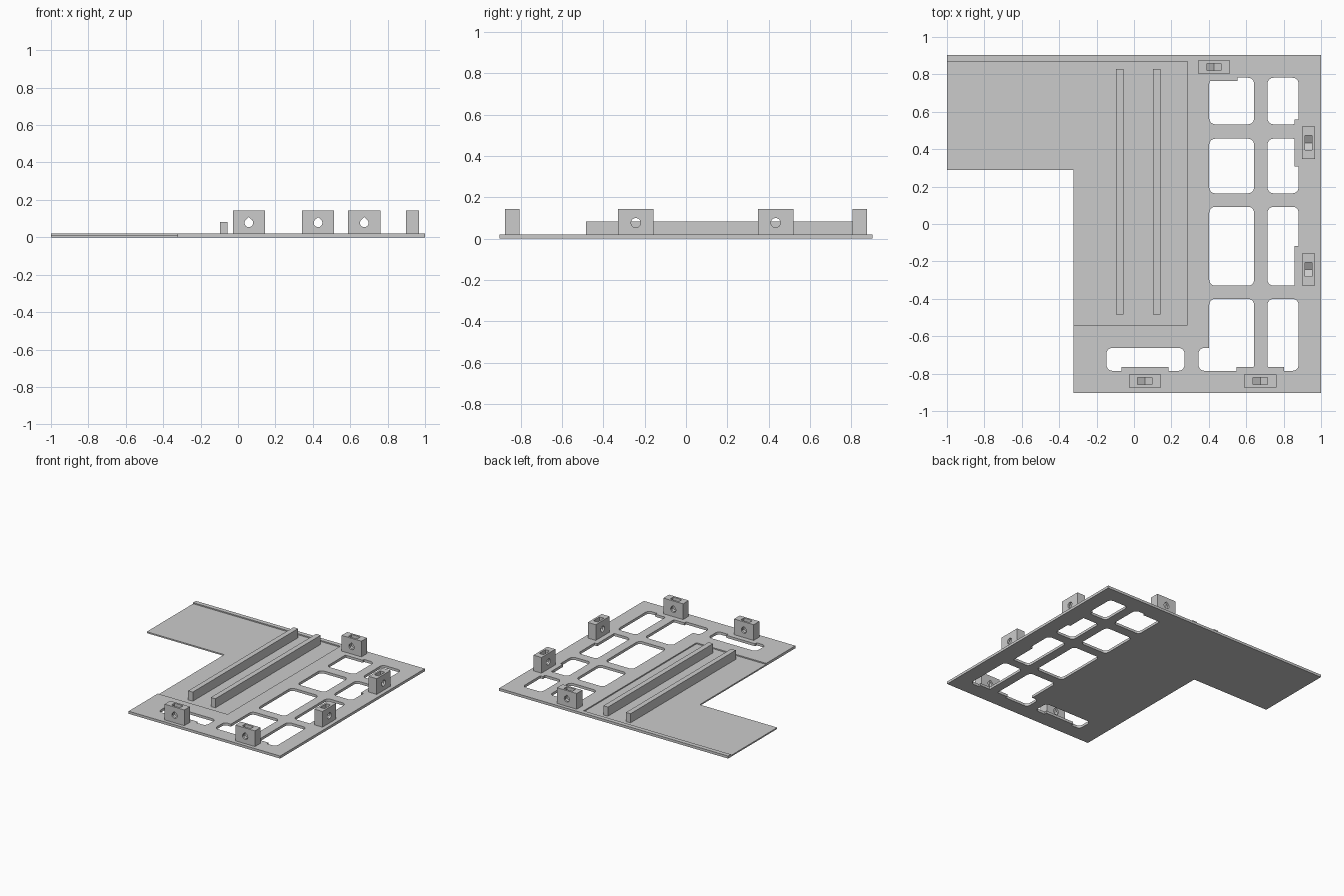
import bpy
import bmesh
from math import sin, cos, pi, radians
from mathutils import Matrix

default = bpy.data.objects.get("Cube")
if default:
    bpy.data.objects.remove(default, do_unlink=True)

grey = bpy.data.materials.new("light_grey")
grey.use_nodes = True
COLOUR = (0.6, 0.6, 0.6, 1)
grey.diffuse_color = COLOUR
grey.node_tree.nodes["Principled BSDF"].inputs["Base Color"].default_value = COLOUR

PLATE_TOP = 0.02
PAD = 0.04
BLOCK_W, BLOCK_D, BLOCK_TOP = 0.172, 0.07, 0.144
HOLE_Z = 0.077


def prism(name, points, low, high, matrix=Matrix()):
    """Extrude a flat outline from low to high, then place it."""
    bm = bmesh.new()
    face = bm.faces.new([bm.verts.new((x, y, low)) for x, y in points])
    out = bmesh.ops.extrude_face_region(bm, geom=[face])
    verts = [v for v in out["geom"] if isinstance(v, bmesh.types.BMVert)]
    bmesh.ops.translate(bm, verts=verts, vec=(0, 0, high - low))
    bm.transform(matrix)
    bmesh.ops.recalc_face_normals(bm, faces=bm.faces)
    mesh = bpy.data.meshes.new(name)
    bm.to_mesh(mesh)
    bm.free()
    mesh.materials.append(grey)
    obj = bpy.data.objects.new(name, mesh)
    bpy.context.collection.objects.link(obj)
    return obj


def rect(x0, x1, y0, y1):
    return [(x0, y0), (x1, y0), (x1, y1), (x0, y1)]


def rounded(x0, x1, y0, y1, r=0.032, steps=6):
    corners = [(x1 - r, y1 - r), (x0 + r, y1 - r), (x0 + r, y0 + r), (x1 - r, y0 + r)]
    return [(cx + r * cos(a), cy + r * sin(a))
            for q, (cx, cy) in enumerate(corners)
            for a in [(q + i / steps) * pi / 2 for i in range(steps + 1)]]


def cut(target, cutter):
    """Subtract the cutter and delete it."""
    mod = target.modifiers.new("cut", "BOOLEAN")
    mod.operation = "DIFFERENCE"
    mod.solver = "EXACT"
    mod.object = cutter
    cutter.hide_render = True
    bpy.context.view_layer.objects.active = target
    bpy.ops.object.modifier_apply(modifier=mod.name)
    bpy.data.objects.remove(cutter, do_unlink=True)


# Screw blocks: name, centre, and whether the hole runs sideways
BLOCKS = [
    ("front_inner_block", 0.058, -0.84, False),
    ("front_outer_block", 0.675, -0.84, False),
    ("back_block", 0.428, 0.84, False),
    ("left_back_block", 0.933, 0.434, True),
    ("left_front_block", 0.933, -0.243, True),
]

# L-shaped base plate with a shallow recess
plate = prism("base_plate", [(-1, 0.903), (-1, 0.29), (-0.323, 0.29),
                             (-0.323, -0.903), (1, -0.903), (1, 0.903)], 0, PLATE_TOP)
cut(plate, prism("recess_cutter", rect(-1.1, 0.286, -0.539, 0.868), 0.011, 0.1))

# Rounded windows, leaving a solid pad around each screw block
columns = [(0.402, 0.642), (0.714, 0.88)]
rows = [(0.533, 0.782), (0.164, 0.456), (-0.33, 0.092), (-0.785, -0.40)]
windows = [c + r for c in columns for r in rows]
windows += [(-0.147, 0.27, -0.785, -0.662), (0.345, 0.56, -0.785, -0.662)]
for window in windows:
    cutter = prism("window_cutter", rounded(*window), -0.1, 0.1)
    for _, x, y, sideways in BLOCKS:
        w, d = BLOCK_W / 2 + PAD, BLOCK_D / 2 + PAD
        if sideways:
            w, d = d, w
        x0, x1, y0, y1 = window
        if x - w < x1 and x + w > x0 and y - d < y1 and y + d > y0:
            cut(cutter, prism("pad", rect(x - w, x + w, y - d, y + d), -0.2, 0.2))
    cut(plate, cutter)

# Two long guide ribs standing in the recess
for name, x in (("right_rib", -0.075), ("left_rib", 0.122)):
    prism(name, rect(x - 0.02, x + 0.02, -0.485, 0.828), 0.008, 0.083)

# Screw blocks with a through hole and a nut slot open at the top
upright = Matrix.Rotation(radians(90), 4, "X")
half = 0.038
nut = [(-half, 0.3), (-half, HOLE_Z - half * 0.577), (0, HOLE_Z - half * 1.155),
       (half, HOLE_Z - half * 0.577), (half, 0.3)]
for name, x, y, sideways in BLOCKS:
    place = Matrix.Translation((x, y, 0))
    if sideways:
        place = place @ Matrix.Rotation(radians(90), 4, "Z")
    block = prism(name, rect(-BLOCK_W / 2, BLOCK_W / 2, -BLOCK_D / 2, BLOCK_D / 2),
                  0.015, BLOCK_TOP, place)
    r = 0.023
    hole = [(r * cos(a), HOLE_Z + r * sin(a)) for a in [i * pi / 12 for i in range(24)]]
    if not sideways:
        # teardrop top
        hole = [p for p in hole if p[1] < HOLE_Z + r * 0.75]
        hole.insert(4, (0, HOLE_Z + r * 1.35))
    cut(block, prism("hole_cutter", hole, -0.1, 0.1, place @ upright))
    cut(block, prism("nut_cutter", nut, -0.019, 0.019, place @ upright))
